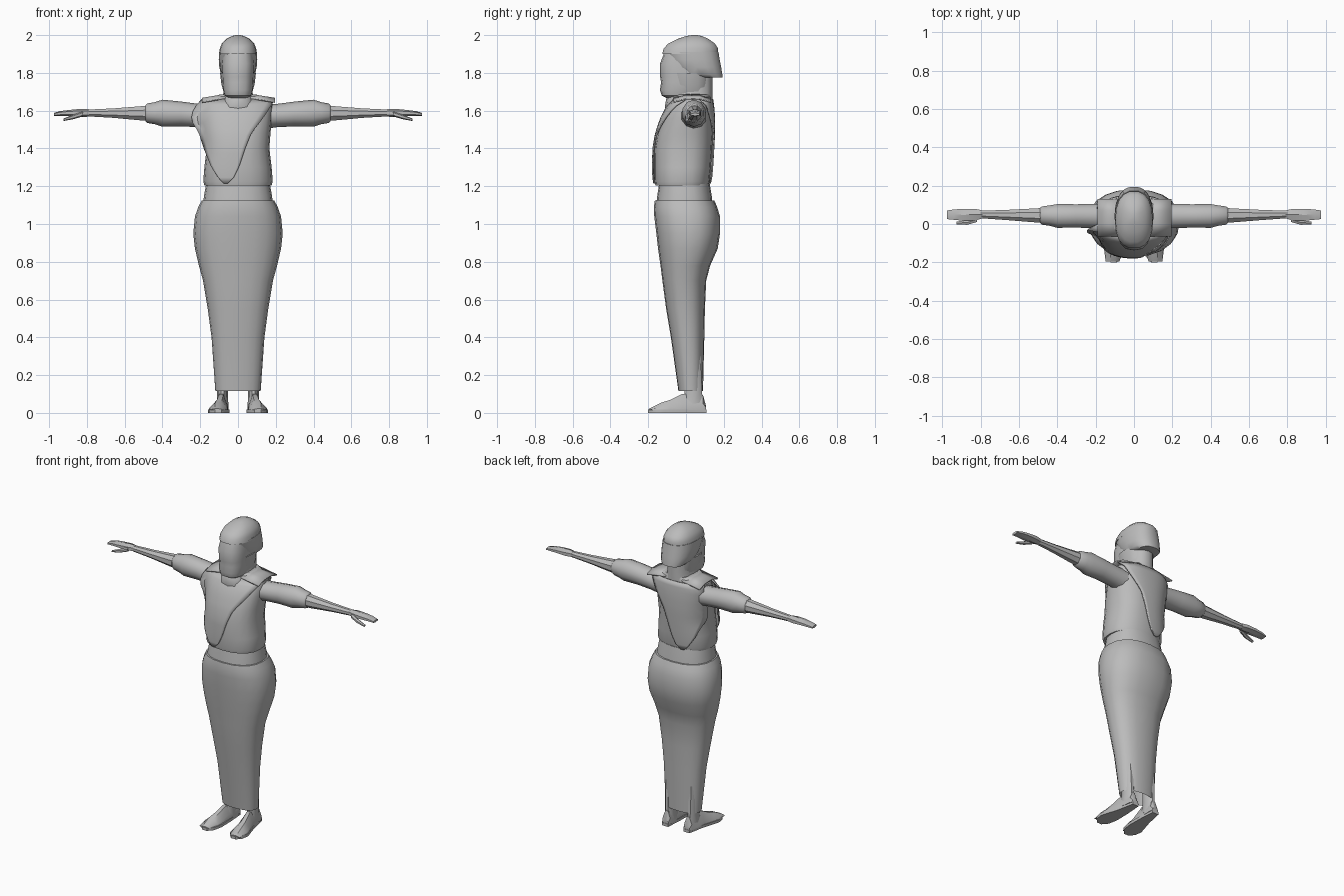
import bpy, bmesh, math
from mathutils import Vector

cloth = bpy.data.materials.new("grey")
cloth.diffuse_color = (0.5, 0.5, 0.5, 1)


def finish(name, bm, angle=40, mirror=False, solid=0.0):
    bmesh.ops.recalc_face_normals(bm, faces=bm.faces)
    me = bpy.data.meshes.new(name)
    bm.to_mesh(me)
    bm.free()
    me.materials.append(cloth)
    ob = bpy.data.objects.new(name, me)
    bpy.context.collection.objects.link(ob)
    bpy.ops.object.select_all(action='DESELECT')
    ob.select_set(True)
    bpy.context.view_layer.objects.active = ob
    bpy.ops.object.shade_smooth_by_angle(angle=math.radians(angle))
    if solid:
        m = ob.modifiers.new("thickness", 'SOLIDIFY')
        m.thickness, m.offset = solid, 0
    if mirror:
        ob.modifiers.new("mirror", 'MIRROR')
    return ob


def loft(name, rings, caps=(True, True), **kw):
    bm = bmesh.new()
    rows = [[bm.verts.new(p) for p in r] for r in rings]
    n = len(rows[0])
    for a, b in zip(rows, rows[1:]):
        for i in range(n):
            j = (i + 1) % n
            bm.faces.new((a[i], a[j], b[j], b[i]))
    for row, cap in zip((rows[0], rows[-1]), caps):
        if cap:
            bm.faces.new(row)
    return finish(name, bm, **kw)


def power(v, e):
    return math.copysign(abs(v) ** e, v)


def zring(z, hw, y0, y1, n=20, e=0.85, cx=0.0):
    """Level rounded ring of half width hw from y0 to y1."""
    cy, hy = (y0 + y1) / 2, (y1 - y0) / 2
    t = [2 * math.pi * i / n for i in range(n)]
    return [(cx + hw * power(math.cos(a), e), cy + hy * power(math.sin(a), e), z) for a in t]


def xring(x, y0, y1, z0, z1, n=10):
    """Upright ring across an arm."""
    t = [2 * math.pi * (i + 0.5) / n for i in range(n)]
    return [(x, (y0 + y1) / 2 + (y1 - y0) / 2 * math.cos(a),
             (z0 + z1) / 2 + (z1 - z0) / 2 * math.sin(a)) for a in t]


def lerp_table(table, z):
    for a, b in zip(table, table[1:]):
        if z <= b[0]:
            f = max(0, (z - a[0]) / (b[0] - a[0]))
            return [p + (q - p) * f for p, q in zip(a[1:], b[1:])]
    return list(table[-1][1:])


# Long skirt, open at the hem, and the waistband above it
skirt = [(.115, .12, -.04, .09), (.4, .14, -.08, .097), (.55, .16, -.105, .1), (.7, .185, -.125, .107),
         (.78, .207, -.135, .128), (.87, .228, -.148, .168), (.95, .237, -.157, .18),
         (1.04, .228, -.168, .18), (1.09, .21, -.17, .165), (1.125, .192, -.165, .15)]
loft("skirt", [zring(*r) for r in skirt], caps=(False, True))
loft("waistband", [zring(1.10, .186, -.158, .142), zring(1.15, .18, -.152, .136),
                   zring(1.215, .168, -.142, .125)])

# Bodice
torso = [(1.205, .178, -.162, .12), (1.225, .184, -.166, .125), (1.3, .178, -.168, .132),
         (1.4, .166, -.166, .138), (1.48, .172, -.152, .142), (1.56, .18, -.125, .142),
         (1.62, .184, -.095, .138), (1.645, .182, -.07, .135), (1.66, .16, -.06, .132),
         (1.685, .1, -.06, .13)]
loft("bodice", [zring(*r) for r in torso])

# Draped front and back panels: pointed at the waist, wide at the shoulders
edges = [(1.215, -.075, -.055), (1.24, -.1, -.025), (1.3, -.14, .005), (1.4, -.178, .038),
         (1.48, -.205, .07), (1.55, -.25, .125), (1.61, -.235, .165), (1.66, -.19, .195)]


def panel(name, side):
    bm = bmesh.new()
    rows, cols = 14, 12
    grid = []
    for i in range(rows + 1):
        z = 1.215 + .445 * i / rows
        x0, x1 = lerp_table(edges, z)
        hw, y0, y1 = lerp_table(torso, z)
        if side > 0:
            x0, x1 = max(x0, -.19), x1 * .95
        row = []
        for j in range(cols + 1):
            x = x0 + (x1 - x0) * j / cols
            c = min(1, abs(x) / (hw * 1.12))
            arc = max(0, 1 - c ** 2.35) ** .425
            cy, hy = (y0 + y1) / 2, (y1 - y0) / 2
            y = cy + side * (hy * max(arc, .3) + .008)
            row.append(bm.verts.new((x, y, z)))
        grid.append(row)
    for a, b in zip(grid, grid[1:]):
        for j in range(cols):
            bm.faces.new((a[j], a[j + 1], b[j + 1], b[j]))
    finish(name, bm, solid=.008)


panel("front_drape", -1)
panel("back_drape", 1)

# Shoulder flap joining the two panels
flap = bmesh.new()
prof = [(-.065, 1.645), (0, 1.664), (.07, 1.664), (.13, 1.645)]
for x0, x1 in ((.06, .195), (-.06, -.19)):
    a = [flap.verts.new((x0, y, z + .022)) for y, z in prof]
    b = [flap.verts.new((x1, y, z)) for y, z in prof]
    for i in range(3):
        flap.faces.new((a[i], a[i + 1], b[i + 1], b[i]))
finish("shoulder_flaps", flap, solid=.008)

# Neck with wrapped scarf, then the face and chin
loft("neck", [zring(z, h, a, b, 16) for z, h, a, b in
              [(1.58, .11, -.1, .13), (1.62, .105, -.112, .138), (1.66, .088, -.105, .14),
               (1.70, .075, -.085, .14), (1.80, .075, -.08, .14)]])
loft("face", [zring(z, h, a, b, 16, .75) for z, h, a, b in
              [(1.668, .05, -.105, .0), (1.68, .072, -.128, .06), (1.71, .08, -.138, .1),
               (1.75, .084, -.132, .12), (1.78, .085, -.137, .13), (1.85, .088, -.137, .13),
               (1.92, .08, -.11, .12)]])

# Hood: brow edge in front, hanging lip behind
loft("hood_cap", [zring(z, h, a, b, 18) for z, h, a, b in
                  [(1.9, .1, -.128, .17), (1.93, .096, -.12, .172), (1.955, .086, -.095, .155),
                   (1.98, .062, -.045, .12), (1.995, .032, .0, .085), (2.0, .012, .03, .06)]])
loft("hood_back", [zring(z, h, a, b, 18) for z, h, a, b in
                   [(1.775, .07, .06, .195), (1.79, .09, -.03, .194), (1.83, .099, -.08, .188),
                    (1.87, .102, -.1, .18), (1.91, .1, -.12, .174)]])
loft("cheek_wraps", [zring(z, h, a, b, 16) for z, h, a, b in
                     [(1.70, .076, -.08, .12), (1.74, .088, -.09, .125), (1.8, .095, -.1, .13)]])

# Arms: rolled sleeve, forearm, hand and thumb
loft("sleeve", [xring(*r) for r in
                [(.13, -.03, .11, 1.5, 1.635), (.2, -.025, .108, 1.512, 1.635), (.3, -.022, .106, 1.517, 1.648),
                 (.4, -.023, .107, 1.515, 1.658), (.44, -.012, .1, 1.528, 1.645),
                 (.48, -.006, .094, 1.535, 1.638), (.49, .004, .086, 1.545, 1.628)]], mirror=True)
loft("forearm", [xring(*r, n=8) for r in
                 [(.46, .002, .088, 1.542, 1.632), (.52, .006, .084, 1.546, 1.626),
                  (.66, .018, .076, 1.56, 1.614), (.82, .03, .07, 1.57, 1.606)]], mirror=True)
loft("hand", [xring(*r, n=6) for r in
              [(.79, .026, .074, 1.568, 1.608), (.83, .014, .084, 1.567, 1.61),
               (.89, .012, .084, 1.572, 1.604), (.94, .018, .08, 1.572, 1.598),
               (.975, .022, .074, 1.572, 1.588)]], angle=25, mirror=True)
loft("thumb", [xring(*r, n=6) for r in
               [(.82, .008, .04, 1.57, 1.596), (.87, -.006, .022, 1.555, 1.58),
                (.925, -.004, .014, 1.545, 1.558)]], angle=25, mirror=True)

# Legs, shoes and soles
loft("ankle", [zring(z, h, a, b, 10, 1, .082) for z, h, a, b in
               [(.03, .032, -.03, .1), (.1, .028, -.01, .088), (.3, .035, -.01, .08)]], mirror=True)


def shoe_ring(y, cx, hw, top, shoulder):
    return [(cx - hw, y, .015), (cx + hw, y, .015), (cx + hw * .9, y, shoulder),
            (cx + hw * .3, y, top), (cx - hw * .3, y, top), (cx - hw * .9, y, shoulder)]


loft("shoe", [shoe_ring(*r) for r in
              [(.105, .078, .024, .04, .03), (.09, .079, .03, .095, .05), (-.02, .088, .036, .1, .045),
               (-.08, .098, .046, .07, .035), (-.13, .105, .051, .055, .028),
               (-.195, .112, .036, .022, .018)]], angle=30, mirror=True)
outline = [(.056, .108), (.1, .108), (.122, 0), (.158, -.12), (.15, -.17), (.122, -.2),
           (.088, -.2), (.058, -.165), (.046, -.1), (.048, 0)]
loft("sole", [[(x, y, z) for x, y in outline] for z in (0, .018)], mirror=True)
